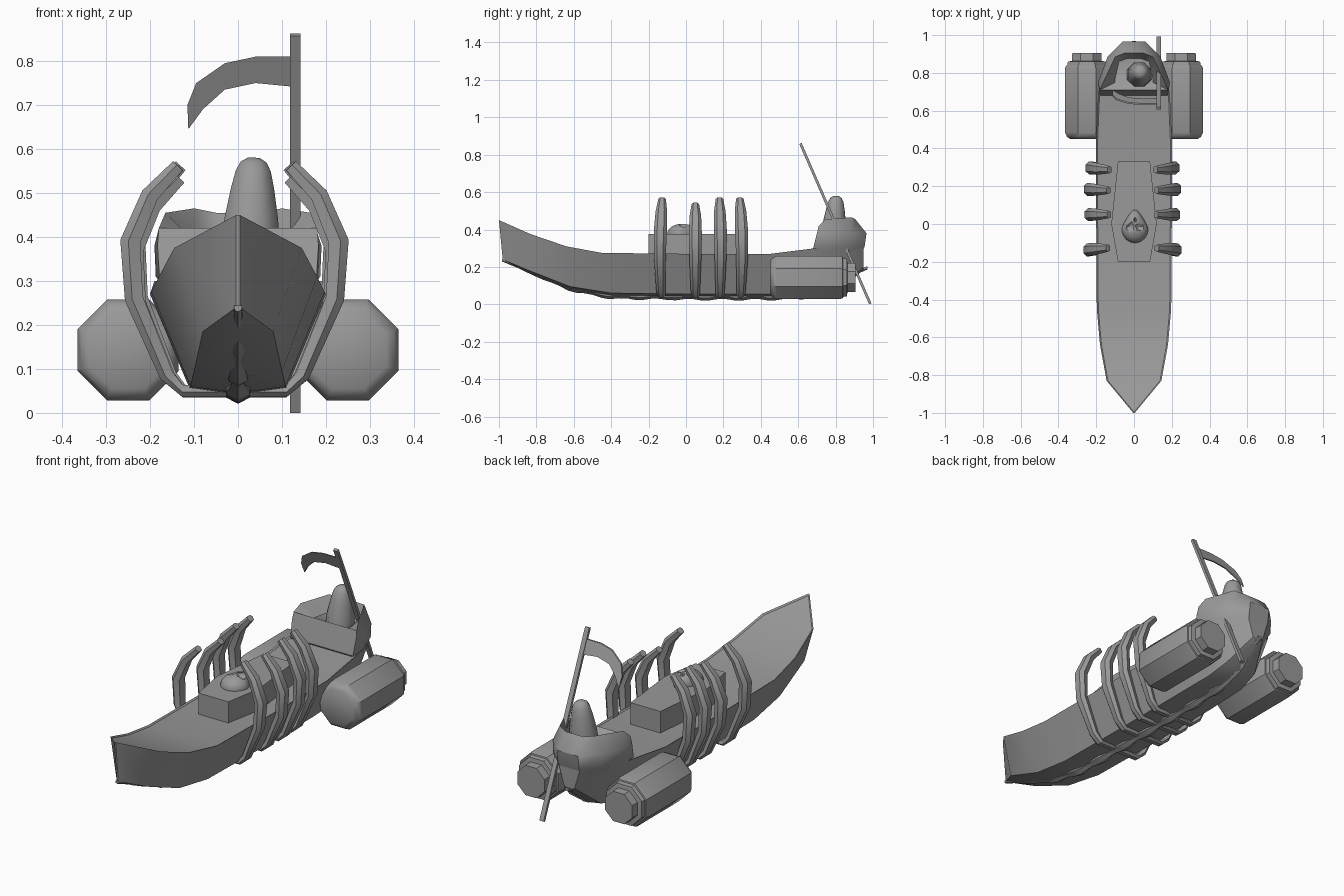
import bpy, bmesh, math
from mathutils import Vector

cube = bpy.data.objects.get("Cube")
if cube:
    bpy.data.objects.remove(cube, do_unlink=True)

grey = bpy.data.materials.new("stone_grey")
grey.use_nodes = True
grey.diffuse_color = (0.32, 0.32, 0.32, 1)
grey.node_tree.nodes["Principled BSDF"].inputs["Base Color"].default_value = grey.diffuse_color


def finish(name, bm, angle=30):
    bmesh.ops.recalc_face_normals(bm, faces=bm.faces)
    mesh = bpy.data.meshes.new(name)
    bm.to_mesh(mesh)
    bm.free()
    mesh.materials.append(grey)
    obj = bpy.data.objects.new(name, mesh)
    bpy.context.collection.objects.link(obj)
    bpy.ops.object.select_all(action="DESELECT")
    obj.select_set(True)
    bpy.context.view_layer.objects.active = obj
    bpy.ops.object.shade_smooth_by_angle(angle=math.radians(angle))
    return obj


def loft(rings):
    """Skin closed rings of points and cap both ends."""
    bm = bmesh.new()
    loops = [[bm.verts.new(p) for p in ring] for ring in rings]
    for a, b in zip(loops, loops[1:]):
        for i in range(len(a)):
            j = (i + 1) % len(a)
            bm.faces.new((a[i], a[j], b[j], b[i]))
    bm.faces.new(loops[0])
    bm.faces.new(loops[-1])
    return bm


def lathe(centre, profile, axis, sides=8):
    """Rings of (distance along axis, radius) around a straight axis."""
    axis = Vector(axis).normalized()
    u = axis.orthogonal().normalized()
    v = axis.cross(u)
    turn = math.pi / sides
    return loft([[Vector(centre) + axis * d + r * (u * math.cos(turn * (2 * i + 1))
                  + v * math.sin(turn * (2 * i + 1))) for i in range(sides)]
                 for d, r in profile])


# Hull: deck edge (y, z, half width) and chine (y, z, half width)
deck = [(-1, .45, .004), (-.83, .375, .145), (-.64, .31, .18), (-.45, .275, .197),
        (0, .27, .2), (.45, .27, .2), (.69, .3, .19), (.85, .3, .15), (.95, .3, .06)]
chine = [(-.98, .24, .004), (-.85, .185, .08), (-.62, .095, .1), (-.4, .06, .108),
         (0, .055, .11), (.45, .055, .11), (.7, .06, .105), (.82, .09, .09), (.95, .2, .03)]
rings = []
for (ty, tz, tw), (by, bz, bw) in zip(deck, chine):
    rings.append([(-tw, ty, tz), (tw, ty, tz), (bw, by, bz),
                  (0, by, bz - min(.015, bw)), (-bw, by, bz)])
bm = loft(rings)
bm.normal_update()
bmesh.ops.recalc_face_normals(bm, faces=bm.faces)
top = [f for f in bm.faces if f.normal.z > .8]
bmesh.ops.inset_region(bm, faces=top, thickness=.008, depth=-.006)
finish("hull", bm)


# Keel: a knobbly spine following the underside
def underside(y):
    for a, b in zip(chine, chine[1:]):
        if a[0] <= y <= b[0]:
            return a[1] + (b[1] - a[1]) * (y - a[0]) / (b[0] - a[0])
    return chine[0][1] if y < 0 else chine[-1][1]


rings = []
count = 44
for i in range(count + 1):
    y = -.985 + 1.955 * i / count
    z = underside(y)
    taper = min(1, .3 + 2.5 * i / count, .4 + 3 * (count - i) / count)
    w = (.03 if i % 4 < 2 else .02) * taper
    drop = (.034 if i % 4 < 2 else .027) * taper
    rings.append([(-w, y, z + .004), (w, y, z + .004), (w * .9, y, z - drop * .6),
                  (0, y, z - drop), (-w * .9, y, z - drop * .6)])
finish("keel", loft(rings))

# Ribs: half path of (x, z, thickness, width), mirrored into a hoop under the hull
half = [(.115, .05, .026, .045), (.15, .085, .032, .05), (.222, .26, .042, .064),
        (.23, .39, .046, .07), (.187, .495, .04, .062), (.125, .562, .03, .04)]
section = [(-.5, -.35), (-.5, .35), (.1, .5), (.5, .25), (.5, -.25), (.1, -.5)]
path = [(-x, z, t, w) for x, z, t, w in reversed(half)] + half
for n, (y0, sx, sz, lean) in enumerate([(-.13, 1.03, 1, -.01), (.05, 1, .95, 0),
                                        (.18, 1.02, 1, .005), (.29, .98, 1, .01)]):
    rings = []
    for i, (x, z, t, w) in enumerate(path):
        a, b = path[max(i - 1, 0)], path[min(i + 1, len(path) - 1)]
        along = Vector((b[0] - a[0], 0, b[1] - a[1])).normalized()
        out = Vector((along.z, 0, -along.x))
        mid = Vector((x * sx - .008, y0 + lean * math.sin(z * 6), z * sz))
        rings.append([mid + out * (t * p) + Vector((0, w * q, 0)) for p, q in section])
    finish(f"rib_{n + 1}", loft(rings))

# Deck box
outline = [(-.085, -.2), (.085, -.2), (.12, .0), (.085, .33), (-.085, .33), (-.12, .0)]
finish("deck_box", loft([[(x, y, z) for x, y in outline] for z in (.26, .375)]))

# Skull lying face up on the box
bm = bmesh.new()
bmesh.ops.create_icosphere(bm, subdivisions=4, radius=1)
for v in bm.verts:
    jaw = max(0, v.co.y)
    v.co = Vector((.005 + v.co.x * .07 * (1 - .45 * jaw), -.025 + v.co.y * (.1 if jaw else .075),
                   .375 + v.co.z * .055))
    for ex, ey, r in ((-.02, -.015, .019), (.03, -.015, .019), (.005, .018, .009)):
        d = math.hypot(v.co.x - ex, v.co.y - ey)
        if v.co.z > .38 and d < r:
            v.co.z -= .018 * min(1, 2 * (1 - d / r))
finish("skull", bm, 40)

# Engines with stepped nozzles
for side, x in (("left", .25), ("right", -.25)):
    body = [(0, .095), (.012, .114), (.035, .1245), (.375, .1245), (.388, .119),
            (.39, .112), (.41, .108), (.413, .085), (.455, .083)]
    finish(f"engine_{side}", lathe((x, .45, .143), body, (0, 1, 0)), 35)

# Stern castle: half outline rings, front corner to back, hollow at the top
levels = [[(.11, .72, .22), (.12, .76, .22), (.09, .86, .22), (.04, .92, .22)],
          [(.178, .68, .30), (.187, .75, .31), (.14, .88, .31), (.06, .955, .31)],
          [(.183, .70, .38), (.19, .75, .38), (.14, .885, .38), (.06, .965, .38)],
          [(.18, .71, .42), (.165, .745, .455), (.1, .885, .465), (.05, .905, .455)],
          [(.1, .75, .39), (.1, .77, .39), (.08, .86, .39), (.04, .875, .39)]]
finish("stern_castle", loft([r + [(-x, y, z) for x, y, z in reversed(r)] for r in levels]), 40)

# Domed chimney
finish("chimney", lathe((.028, .79, .38), [(0, .07), (.06, .066), (.13, .053), (.17, .043),
                                          (.19, .032), (.2, .015)], (.04, .07, 1)), 50)

# Flagpole, leaning forward
head, foot = Vector((.13, .612, .86)), Vector((.13, .985, .003))
slant = (head - foot).normalized()
across = slant.cross(Vector((1, 0, 0))) * .007
wide = Vector((.012, 0, 0))
finish("flagpole", loft([[p + wide + across, p - wide + across, p - wide - across,
                          p + wide - across] for p in (foot, head)]))

# Pennant in the leaning plane of the pole
upper = [(.122, .81), (.04, .81), (-.03, .795), (-.095, .75), (-.115, .70)]
lower = [(.122, .742), (.04, .75), (-.03, .735), (-.08, .69), (-.113, .645)]


def on_pole(x, z, offset):
    return (x, foot.y + (head.y - foot.y) * (z - foot.z) / (head.z - foot.z) + offset, z)


finish("pennant", loft([[on_pole(*u, -.004), on_pole(*u, .004), on_pole(*l, .004),
                         on_pole(*l, -.004)] for u, l in zip(upper, lower)]))
